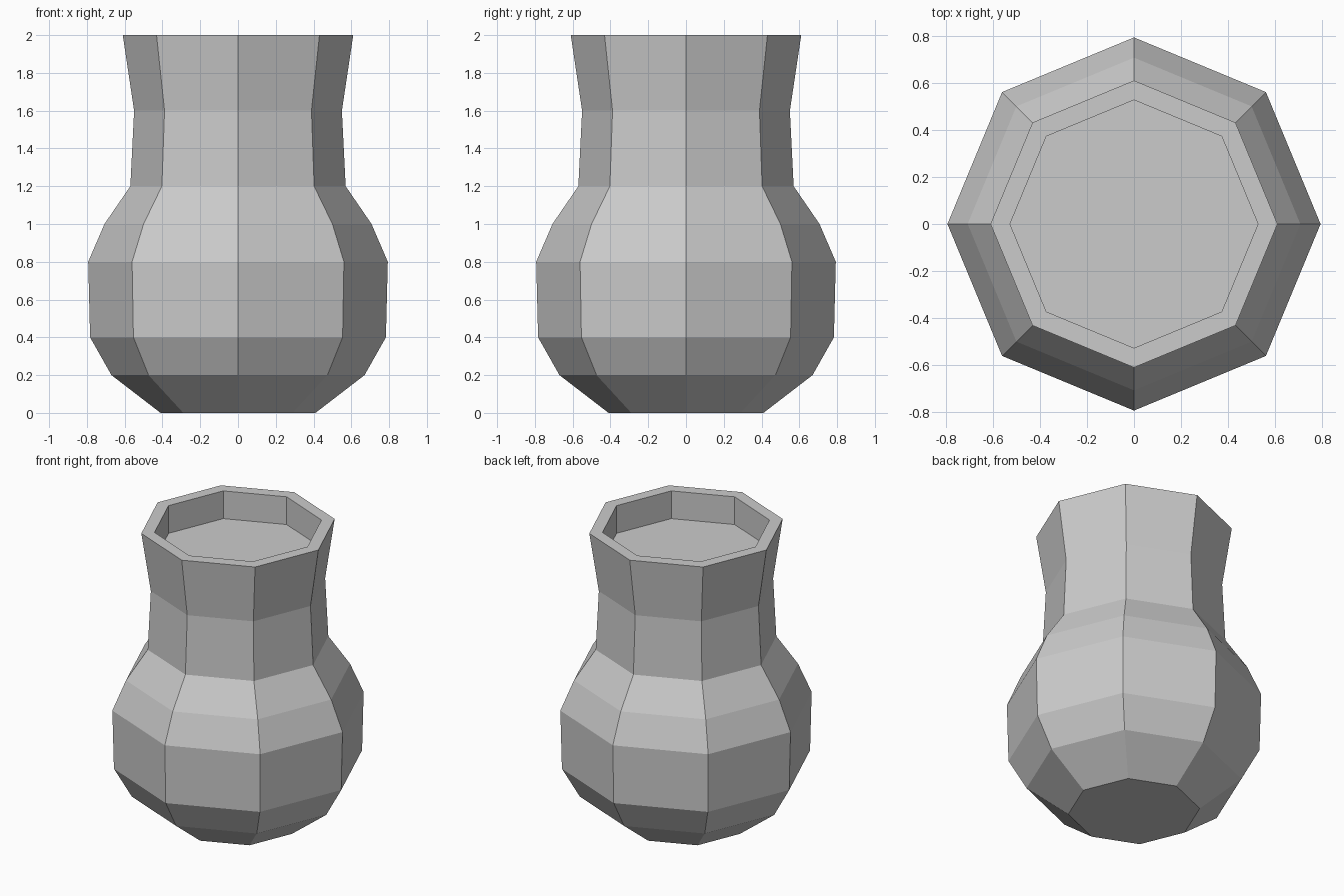
import bpy, bmesh
from math import cos, sin, pi

if "Cube" in bpy.data.objects:
    bpy.data.objects.remove(bpy.data.objects["Cube"])

SIDES = 8
# (radius, height): outside from foot to rim, then down into the recess
PROFILE = [(0.41, 0), (0.67, 0.2), (0.783, 0.4), (0.793, 0.8), (0.707, 1.0),
           (0.57, 1.2), (0.55, 1.6), (0.61, 2.0), (0.527, 2.0), (0.527, 1.81)]

bm = bmesh.new()
rings = [[bm.verts.new((r * cos(2 * pi * i / SIDES), r * sin(2 * pi * i / SIDES), z))
          for i in range(SIDES)] for r, z in PROFILE]

# Walls and rim
for low, high in zip(rings, rings[1:]):
    for i in range(SIDES):
        j = (i + 1) % SIDES
        bm.faces.new((low[i], low[j], high[j], high[i]))

# Base and recessed inner floor
bm.faces.new(rings[0][::-1])
bm.faces.new(rings[-1])

mesh = bpy.data.meshes.new("vase")
bm.to_mesh(mesh)
bm.free()
vase = bpy.data.objects.new("vase", mesh)
bpy.context.collection.objects.link(vase)
